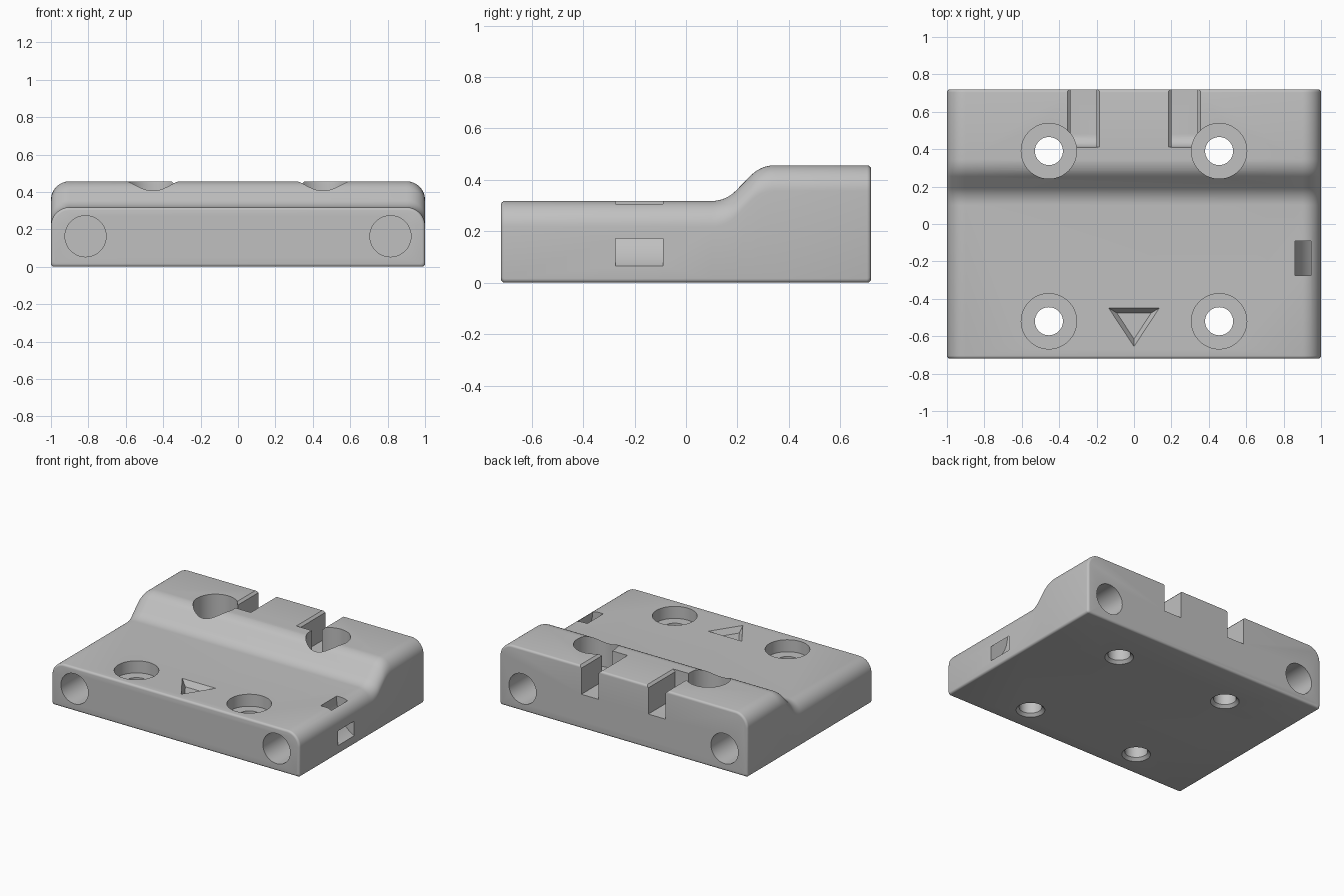
import bpy
import bmesh
from math import sin, cos, pi, radians
from mathutils import Vector

if "Cube" in bpy.data.objects:
    bpy.data.objects.remove(bpy.data.objects["Cube"], do_unlink=True)

HALF_Y = 0.72
LOW, HIGH = 0.318, 0.457
EDGE = 0.016          # small rounding on outer edges
SIDE_R = 0.1          # large rounding along the upper sides

grey = bpy.data.materials.new("mid grey plastic")
grey.use_nodes = True
colour = (0.53, 0.53, 0.53, 1)
grey.diffuse_color = colour
grey.node_tree.nodes["Principled BSDF"].inputs["Base Color"].default_value = colour


def arc(cx, cy, r, a0, a1, n):
    """Points on an arc, angles in degrees."""
    angles = [radians(a0 + (a1 - a0) * i / n) for i in range(n + 1)]
    return [(cx + r * cos(a), cy + r * sin(a)) for a in angles]


def loft(name, rings):
    """Skin closed rings of equal length and cap both ends."""
    bm = bmesh.new()
    loops = [[bm.verts.new(p) for p in ring] for ring in rings]
    for a, b in zip(loops, loops[1:]):
        for i in range(len(a)):
            j = (i + 1) % len(a)
            bm.faces.new((a[i], a[j], b[j], b[i]))
    bm.faces.new(loops[0])
    bm.faces.new(loops[-1])
    bmesh.ops.recalc_face_normals(bm, faces=bm.faces)
    mesh = bpy.data.meshes.new(name)
    bm.to_mesh(mesh)
    bm.free()
    mesh.materials.append(grey)
    ob = bpy.data.objects.new(name, mesh)
    bpy.context.collection.objects.link(ob)
    return ob


def prism_x(name, yz, x0, x1):
    return loft(name, [[(x, y, z) for y, z in yz] for x in (x0, x1)])


def prism_y(name, xz, y0, y1):
    return loft(name, [[(x, y, z) for x, z in xz] for y in (y0, y1)])


def section(y, top, inset):
    """Cross-section of the body with rounded upper sides."""
    w, lo, hi = 1 - inset, inset, top - inset
    r = SIDE_R - inset
    half = arc(w - EDGE, lo + EDGE, EDGE, -90, 0, 4) + arc(w - r, hi - r, r, 0, 90, 12)
    pts = half + [(-x, z) for x, z in reversed(half)]
    return [(x, y, z) for x, z in pts]


# Body: low front deck, S-shaped step, raised rear deck
R = 0.13
rise = arc(0.1, LOW + R, R, -90, -45, 8) + arc(0.346, HIGH - R, R, 135, 90, 8)
steps = [i * pi / 8 for i in range(5)]
rings = [section(-HALF_Y + EDGE * (1 - cos(a)), LOW, EDGE * (1 - sin(a))) for a in steps]
rings += [section(y, z, 0) for y, z in rise]
rings += [section(HALF_Y - EDGE * (1 - cos(a)), HIGH, EDGE * (1 - sin(a)))
          for a in reversed(steps)]
body = loft("mounting_block", rings)

cutters = []

# Counterbored bolt holes with a chamfered lower mouth
bolt = [(0.115, -0.02), (0.075, 0.02), (0.075, 0.23), (0.148, 0.23), (0.148, 0.6)]
for sx in (-1, 1):
    for cy in (-0.52, 0.39):
        circles = []
        for r, z in bolt:
            circles.append([(x, y, z) for x, y in arc(sx * 0.455, cy, r, 0, 352.5, 47)])
        cutters.append(loft("bolt_hole_cutter", circles))

# Blind round sockets in the front and back
for sx in (-1, 1):
    for sy in (-1, 1):
        cutters.append(prism_y("socket_cutter", arc(sx * 0.815, 0.163, 0.11, 0, 352.5, 47),
                               sy * 0.32, sy * 0.8))

# Two rear notches with a curved inner end and eased upper edges
notch = [(0.8, 0.25), (0.8, 0.6), (0.41, 0.6)] + arc(0.48, 0.32, 0.07, 180, 270, 8)
for sx in (-1, 1):
    cutters.append(prism_x("notch_cutter", notch, sx * 0.2, sx * 0.34))
    for x in (0.2, 0.34):
        cutters.append(prism_y("notch_edge_cutter", arc(sx * x, HIGH, EDGE, 0, 270, 3),
                               0.411, 0.8))

# Curved tie channel from the upper deck to the left side
outer = arc(1.126, 0.3, 0.267, 150, 270, 24)
inner = arc(1.126, 0.3, 0.18, 270, 150, 24)
cutters.append(prism_y("tie_channel_cutter", outer + inner, -0.275, -0.09))

# Tapered triangular direction mark
corners = [Vector((-0.135, 0.08, 0)), Vector((0.135, 0.08, 0)), Vector((0, -0.125, 0))]
mark = [[c * s + Vector((0, -0.53, z)) for c in corners]
        for s, z in ((0.68, LOW - 0.04), (1.16, LOW + 0.02))]
cutters.append(loft("direction_mark_cutter", mark))

# Carve the body and discard the cutters
bpy.context.view_layer.objects.active = body
for cutter in cutters:
    cutter.hide_render = True
    mod = body.modifiers.new("carve", "BOOLEAN")
    mod.operation = "DIFFERENCE"
    mod.solver = "EXACT"
    mod.object = cutter
    bpy.ops.object.modifier_apply(modifier=mod.name)
    bpy.data.objects.remove(cutter, do_unlink=True)

bpy.ops.object.select_all(action="DESELECT")
body.select_set(True)
bpy.ops.object.shade_smooth_by_angle(angle=radians(30))
